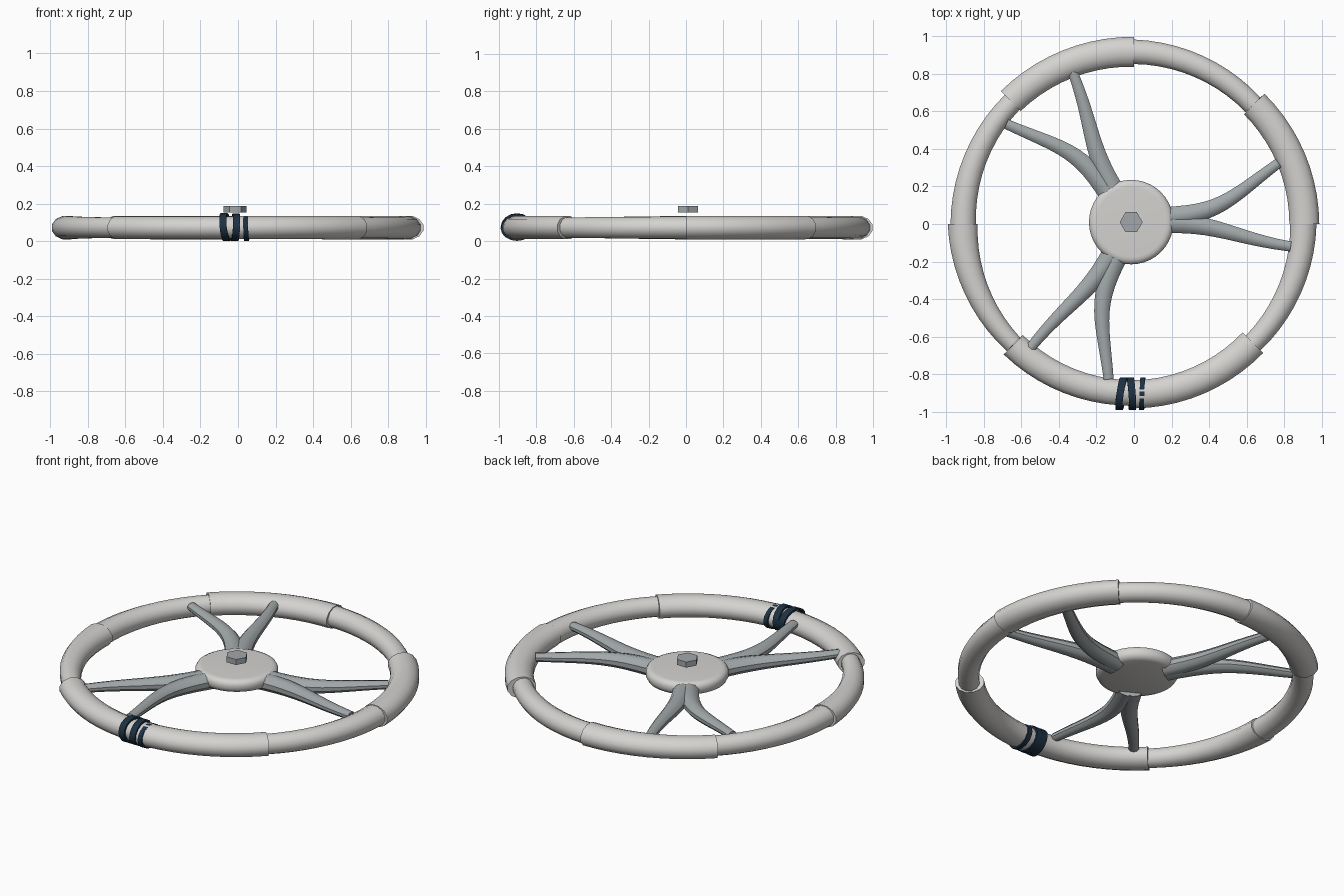
import bpy, bmesh, math
from mathutils import Vector, Matrix

cube = bpy.data.objects.get("Cube")
if cube:
    bpy.data.objects.remove(cube, do_unlink=True)


def material(name, rgb):
    m = bpy.data.materials.new(name)
    m.use_nodes = True
    m.diffuse_color = (*rgb, 1)
    m.node_tree.nodes["Principled BSDF"].inputs["Base Color"].default_value = (*rgb, 1)
    return m


PALE = material("pale_grey", (0.66, 0.65, 0.63))
STEEL = material("steel_grey", (0.36, 0.39, 0.40))
NAVY = material("navy_cloth", (0.012, 0.03, 0.055))
UP = Vector((0, 0, 1))
HUB = Vector((-0.015, 0.01, 0))
RIM_Z = 0.072


def finish(name, bm, mat, angle=40):
    bmesh.ops.recalc_face_normals(bm, faces=bm.faces)
    me = bpy.data.meshes.new(name)
    bm.to_mesh(me)
    bm.free()
    me.materials.append(mat)
    ob = bpy.data.objects.new(name, me)
    bpy.context.collection.objects.link(ob)
    bpy.ops.object.select_all(action='DESELECT')
    ob.select_set(True)
    bpy.context.view_layer.objects.active = ob
    bpy.ops.object.shade_smooth_by_angle(angle=math.radians(angle))
    return ob


def skin(bm, rings, closed=False):
    """Join rings of points into a tube, capped unless closed."""
    vs = [[bm.verts.new(p) for p in ring] for ring in rings]
    n = len(vs[0])
    pairs = list(zip(vs, vs[1:])) + ([(vs[-1], vs[0])] if closed else [])
    for a, b in pairs:
        for i in range(n):
            j = (i + 1) % n
            bm.faces.new((a[i], a[j], b[j], b[i]))
    if not closed:
        bm.faces.new(vs[0])
        bm.faces.new(vs[-1])


def oval(centre, side, half_w, half_h, n=12):
    """Oval ring of points spanned by a side direction and up."""
    return [centre + side * half_w * math.cos(t) + UP * half_h * math.sin(t)
            for t in (math.tau * (i + 0.5) / n for i in range(n))]


# Rim sleeves: inner and outer radius at the start and end of each eighth
SLEEVES = [(0.825, 0.99, 0.825, 0.985), (0.84, 0.955, 0.85, 0.985),
           (0.835, 1.0, 0.85, 1.005), (0.86, 0.975, 0.84, 0.98),
           (0.83, 0.995, 0.855, 0.96), (0.835, 0.985, 0.83, 0.97),
           (0.83, 0.985, 0.815, 0.975), (0.84, 0.955, 0.83, 0.975)]
STEPS = 10
for k, (in0, out0, in1, out1) in enumerate(SLEEVES):
    bm = bmesh.new()
    rings = []
    for s in range(STEPS + 1):
        f = s / STEPS
        a = math.radians(45 * (k + f))
        r_in, r_out = in0 + (in1 - in0) * f, out0 + (out1 - out0) * f
        d = Vector((math.cos(a), math.sin(a), 0))
        half = (r_out - r_in) / 2
        rings.append(oval(d * (r_in + half) + UP * RIM_Z, d, half, 0.037 + half * 0.34))
    skin(bm, rings)
    finish(f"rim_sleeve_{k + 1}", bm, PALE)

# Forked spokes: each branch is a tapering bezier tube
BRANCHES = [[(0.16, 0.025), (0.48, 0.045), (0.52, 0.12), (0.785, 0.315)],
            [(0.16, -0.005), (0.45, 0.0), (0.55, -0.085), (0.85, -0.13)]]
for k in range(3):
    turn = Matrix.Translation(HUB) @ Matrix.Rotation(math.tau * k / 3, 4, 'Z')
    for b, ctrl in enumerate(BRANCHES):
        p = [Vector((x, y, 0)) for x, y in ctrl]
        bm = bmesh.new()
        rings = []
        for s in range(13):
            t = s / 12
            u = 1 - t
            c = p[0] * u**3 + p[1] * 3 * t * u * u + p[2] * 3 * t * t * u + p[3] * t**3
            d = (p[1] - p[0]) * u * u + (p[2] - p[1]) * 2 * t * u + (p[3] - p[2]) * t * t
            c.z = 0.08 + 0.018 * t
            half = 0.058 - 0.03 * t
            rings.append(oval(c, d.normalized().cross(UP), half, half * 0.85, 10))
        skin(bm, rings)
        bm.transform(turn)
        finish(f"spoke_{k + 1}_branch_{b + 1}", bm, STEEL)

# Hub: turned profile with a rounded top edge and a narrower underside
bm = bmesh.new()
PROFILE = [(0.19, 0.055), (0.215, 0.065), (0.225, 0.085), (0.225, 0.108),
           (0.217, 0.123), (0.2, 0.131), (0.185, 0.132)]
skin(bm, [[HUB + Vector((r * math.cos(a), r * math.sin(a), z))
           for a in (math.tau * i / 40 for i in range(40))] for r, z in PROFILE])
finish("hub", bm, PALE, 50)

# Hexagonal nut just above the hub
bm = bmesh.new()
skin(bm, [[HUB + Vector((0.061 * math.cos(a), 0.061 * math.sin(a), z))
           for a in (math.tau * i / 6 for i in range(6))] for z in (0.154, 0.187)])
finish("hub_nut", bm, STEEL, 30)

# Cloth wraps round the front of the rim: x, half width, lean, half height
WRAPS = [(-0.067, 0.019, 0.012, 0.074), (-0.014, 0.019, -0.006, 0.073),
         (0.044, 0.013, 0.003, 0.067)]
for k, (x, w, lean, h) in enumerate(WRAPS):
    bm = bmesh.new()
    rings = []
    for i in range(16):
        a = math.tau * i / 16
        ring = []
        for dx, grow in ((-w, 0), (w, 0), (w, -0.012), (-w, -0.012)):
            ring.append(Vector((x + dx + lean * math.cos(a) - lean * math.sin(a) * 0.6,
                                -0.904 + (0.087 + grow) * math.cos(a),
                                h + 0.001 + (h + grow) * math.sin(a))))
        rings.append(ring)
    skin(bm, rings, closed=True)
    finish(f"cloth_wrap_{k + 1}", bm, NAVY)
